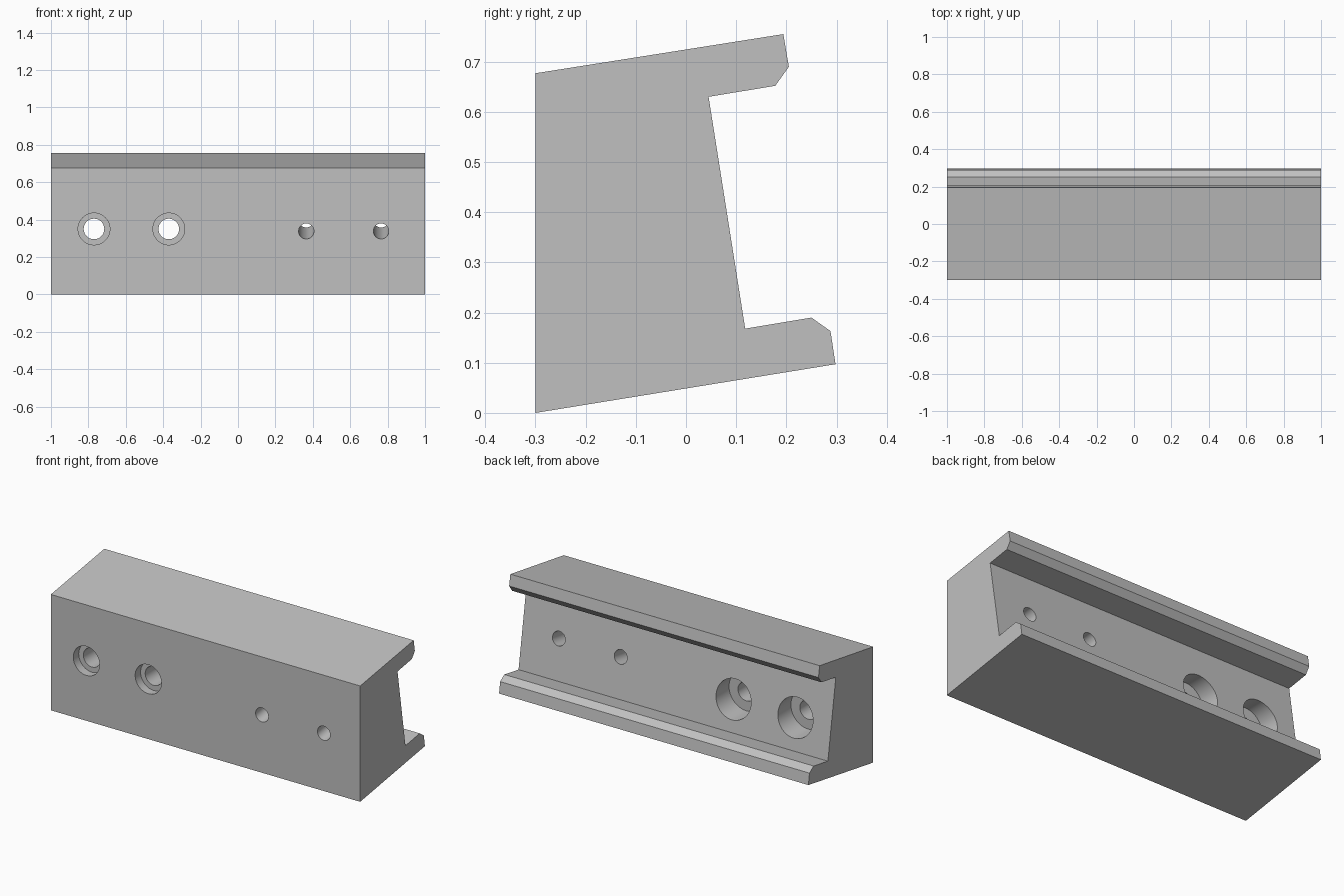
import bpy, bmesh, math
from mathutils import Matrix

cube = bpy.data.objects.get("Cube")
if cube:
    bpy.data.objects.remove(cube, do_unlink=True)

grey = bpy.data.materials.new("plain grey")
grey.use_nodes = True
colour = (0.53, 0.53, 0.53, 1)
grey.diffuse_color = colour
grey.node_tree.nodes["Principled BSDF"].inputs["Base Color"].default_value = colour


def add_object(name, bm):
    bmesh.ops.recalc_face_normals(bm, faces=bm.faces)
    mesh = bpy.data.meshes.new(name)
    bm.to_mesh(mesh)
    bm.free()
    mesh.materials.append(grey)
    obj = bpy.data.objects.new(name, mesh)
    bpy.context.collection.objects.link(obj)
    return obj


def extrude_profile(name, points, half_length):
    bm = bmesh.new()
    face = bm.faces.new([bm.verts.new((-half_length, y, z)) for y, z in points])
    ext = bmesh.ops.extrude_face_region(bm, geom=[face])
    verts = [v for v in ext["geom"] if isinstance(v, bmesh.types.BMVert)]
    bmesh.ops.translate(bm, verts=verts, vec=(2 * half_length, 0, 0))
    return add_object(name, bm)


def stepped_cutter(name, steps, x, z, tilt=0.0, sides=48):
    """Round cutter along y from (y, radius) steps, tilted about the front face."""
    bm = bmesh.new()
    rings = [[bm.verts.new((r * math.cos(2 * math.pi * i / sides), y + 0.3,
                            r * math.sin(2 * math.pi * i / sides)))
              for i in range(sides)] for y, r in steps]
    for a, b in zip(rings, rings[1:]):
        for i in range(sides):
            j = (i + 1) % sides
            bm.faces.new((a[i], a[j], b[j], b[i]))
    bm.faces.new(rings[0])
    bm.faces.new(rings[-1])
    bm.transform(Matrix.Translation((x, -0.3, z)) @ Matrix.Rotation(tilt, 4, "X"))
    obj = add_object(name, bm)
    obj.hide_render = True
    return obj


# Rail bracket body: tilted channel with two hooked lips at the back
profile = [(-0.3, 0), (0.298, 0.097), (0.288, 0.163), (0.25, 0.19), (0.118, 0.168),
           (0.045, 0.63), (0.178, 0.652), (0.205, 0.69), (0.194, 0.755), (-0.3, 0.677)]
body = extrude_profile("rail_bracket", profile, 1.0)

# Level holes counterbored at both ends, and plain holes square to the tilted back
bored = [(-0.4, 0.085), (-0.25, 0.085), (-0.25, 0.055),
         (-0.03, 0.055), (-0.03, 0.113), (0.3, 0.113)]
plain = [(-0.4, 0.041), (0.3, 0.041)]
cutters = [stepped_cutter("bored_hole_cutter", bored, x, 0.35) for x in (-0.77, -0.37)]
cutters += [stepped_cutter("plain_hole_cutter", plain, x, 0.338, math.atan(0.158))
            for x in (0.365, 0.765)]

bpy.ops.object.select_all(action="DESELECT")
body.select_set(True)
bpy.context.view_layer.objects.active = body
for cutter in cutters:
    mod = body.modifiers.new("hole", "BOOLEAN")
    mod.operation = "DIFFERENCE"
    mod.solver = "EXACT"
    mod.object = cutter
    bpy.ops.object.modifier_apply(modifier=mod.name)
    bpy.data.objects.remove(cutter, do_unlink=True)

# Smooth hole walls, crisp edges
bpy.ops.object.shade_smooth_by_angle(angle=math.radians(25))
